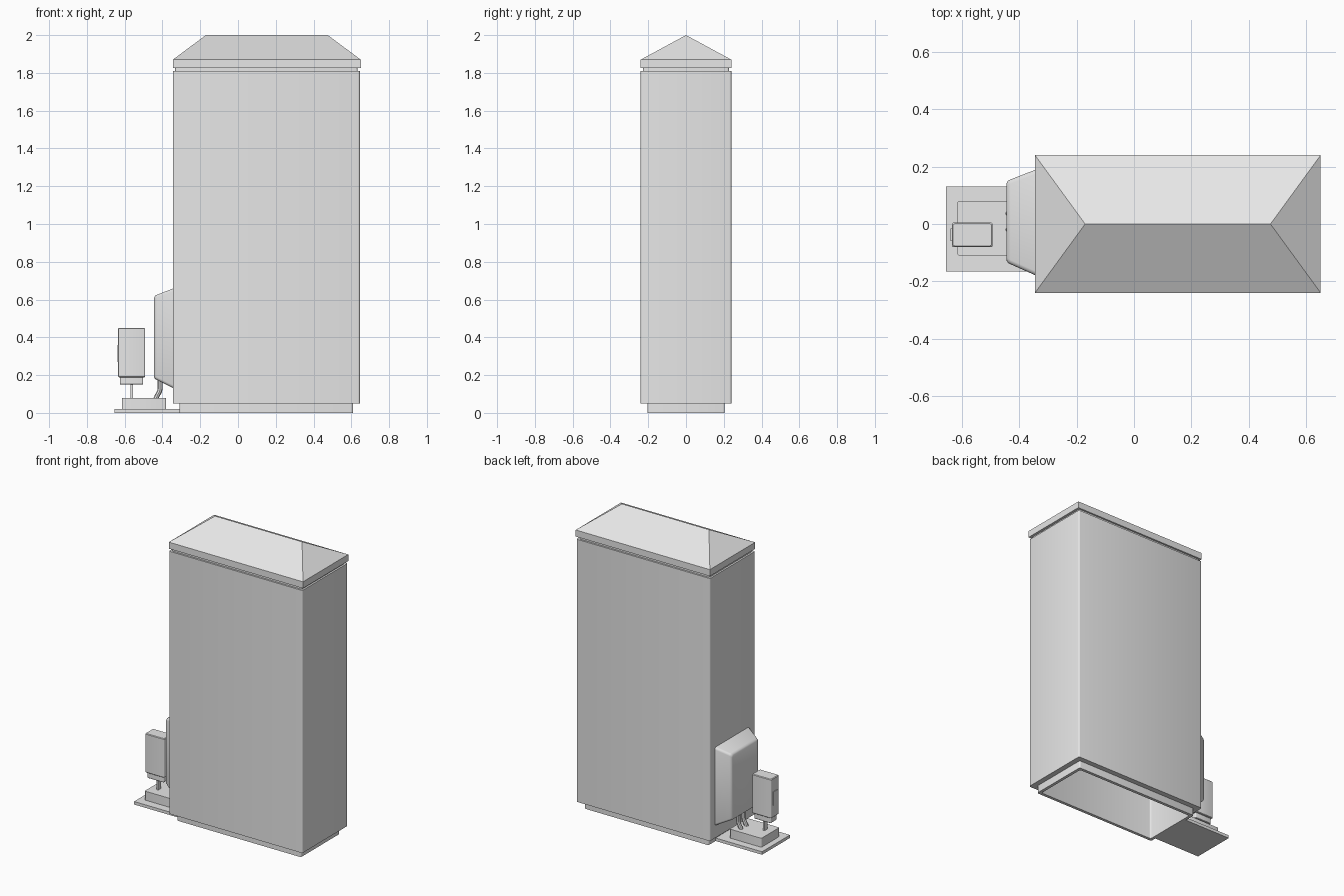
import bpy, bmesh, math
from mathutils import Vector

old = bpy.data.objects.get("Cube")
if old:
    bpy.data.objects.remove(old, do_unlink=True)

grey = bpy.data.materials.new("light_grey")
grey.use_nodes = True
COLOUR = (0.8, 0.8, 0.8, 1)
grey.diffuse_color = COLOUR
grey.node_tree.nodes["Principled BSDF"].inputs["Base Color"].default_value = COLOUR


def finish(obj):
    obj.data.materials.clear()
    obj.data.materials.append(grey)
    bpy.ops.object.select_all(action="DESELECT")
    obj.select_set(True)
    bpy.context.view_layer.objects.active = obj
    bpy.ops.object.shade_smooth_by_angle(angle=math.radians(32))
    return obj


def grow(rect, d):
    return (rect[0] - d, rect[1] + d, rect[2] - d, rect[3] + d)


def ring(rect, w, radius, steps=3):
    """Counter-clockwise rectangle at height w, with rounded corners."""
    x0, x1, y0, y1 = rect
    if radius == 0:
        return [Vector(p) for p in ((x0, y0, w), (x1, y0, w), (x1, y1, w), (x0, y1, w))]
    centres = ((x0 + radius, y0 + radius), (x1 - radius, y0 + radius),
               (x1 - radius, y1 - radius), (x0 + radius, y1 - radius))
    pts = []
    for k, (cx, cy) in enumerate(centres):
        for s in range(steps + 1):
            a = math.pi + (k + s / steps) * math.pi / 2
            pts.append(Vector((cx + radius * math.cos(a), cy + radius * math.sin(a), w)))
    return pts


def loft(name, levels, radius=0.0, cap_end=True, turn=lambda p: p):
    """Skin through (rectangle, height) levels."""
    bm = bmesh.new()
    loops = [[bm.verts.new(turn(p)) for p in ring(r, w, radius)] for r, w in levels]
    n = len(loops[0])
    for a, b in zip(loops, loops[1:]):
        for i in range(n):
            j = (i + 1) % n
            bm.faces.new((a[i], a[j], b[j], b[i]))
    bm.faces.new(loops[0][::-1])
    if cap_end:
        bm.faces.new(loops[-1])
    bmesh.ops.remove_doubles(bm, verts=bm.verts, dist=1e-5)
    mesh = bpy.data.meshes.new(name)
    bm.to_mesh(mesh)
    bm.free()
    obj = bpy.data.objects.new(name, mesh)
    bpy.context.collection.objects.link(obj)
    return finish(obj)


def block(name, rect, z0, z1, radius=0.0, edge=0.0):
    """Box with optional rounded uprights and softened top and bottom rims."""
    levels = [(rect, z0), (rect, z1)]
    if edge:
        small = grow(rect, -edge)
        levels = [(small, z0), (rect, z0 + edge), (rect, z1 - edge), (small, z1)]
    return loft(name, levels, radius)


# Main cabinet: hollow plinth, tall shell and recessed neck
CABINET = (-0.345, 0.645, -0.24, 0.24)
PLINTH = (-0.31, 0.61, -0.205, 0.205)
INSIDE = grow(PLINTH, -0.02)
NECK = grow(CABINET, -0.012)
loft("cabinet", [(INSIDE, 1.8), (INSIDE, 0), (PLINTH, 0), (PLINTH, 0.05),
                 (CABINET, 0.05), (CABINET, 1.81), (NECK, 1.81), (NECK, 1.83)], 0.01)

# Hipped roof with a straight ridge
EAVES = (-0.345, 0.65, -0.24, 0.24)
RIDGE = (-0.17, 0.475, 0, 0)
loft("hipped_roof", [(EAVES, 1.826), (EAVES, 1.87), (RIDGE, 2.0)])

# Tapered cover on the end wall, built outward along -x
BASE = (-0.19, 0.18, 0.13, 0.66)
FACE = (-0.155, 0.14, 0.175, 0.625)
loft("side_cover", [(BASE, 0.34), (FACE, 0.43), (grow(FACE, -0.005), 0.439),
                    (grow(FACE, -0.014), 0.444)], 0.015,
     turn=lambda p: Vector((-p.z, -p.x, p.y)))

# Ground plate and pedestal
block("ground_plate", (-0.655, -0.31, -0.165, 0.13), 0, 0.02)
block("pedestal", (-0.615, -0.38, -0.11, 0.08), 0.02, 0.08, 0.008)

# Small control box on its post
block("control_post", (-0.568, -0.555, -0.052, -0.022), 0.078, 0.155)
block("control_box_foot", (-0.625, -0.502, -0.07, -0.005), 0.15, 0.19, 0.006, 0.003)
block("control_box", (-0.634, -0.492, -0.08, 0.005), 0.188, 0.45, 0.006, 0.004)
block("control_box_latch", (-0.638, -0.63, -0.06, -0.015), 0.27, 0.36)

# Two bent pipes joining the pedestal to the cover
for i, y in enumerate((0.036, -0.02)):
    curve = bpy.data.curves.new("bent_pipe", "CURVE")
    curve.dimensions = "3D"
    curve.bevel_depth = 0.013
    curve.bevel_resolution = 2
    spline = curve.splines.new("POLY")
    path = ((-0.435, 0.075), (-0.428, 0.09), (-0.415, 0.115), (-0.412, 0.13), (-0.412, 0.19))
    spline.points.add(len(path) - 1)
    for point, (x, z) in zip(spline.points, path):
        point.co = (x, y, z, 1)
    pipe = bpy.data.objects.new("bent_pipe_%d" % (i + 1), curve)
    bpy.context.collection.objects.link(pipe)
    bpy.ops.object.select_all(action="DESELECT")
    pipe.select_set(True)
    bpy.context.view_layer.objects.active = pipe
    bpy.ops.object.convert(target="MESH")
    finish(bpy.context.object)
